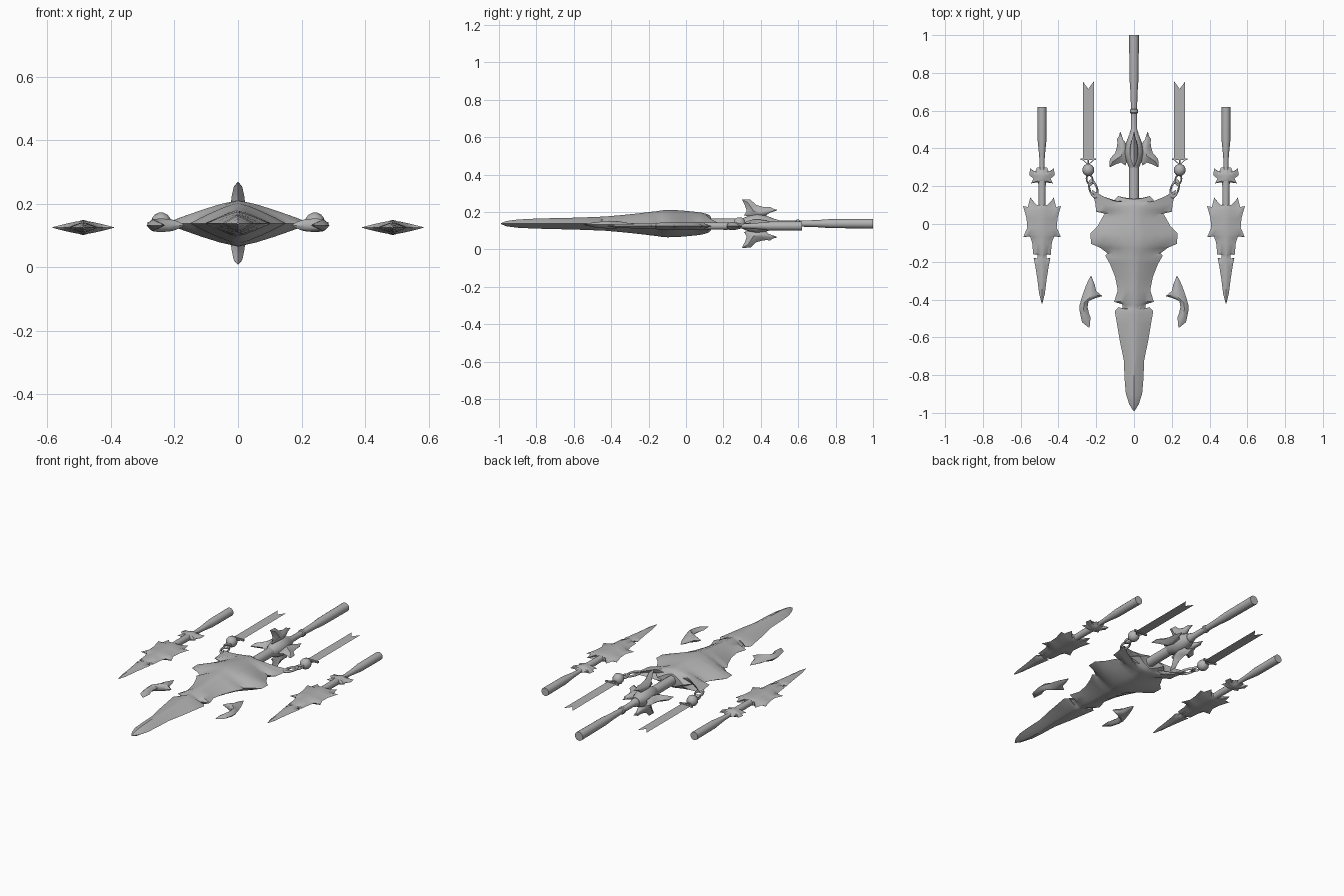
import bpy, bmesh, math
from mathutils import Matrix, Vector

metal = bpy.data.materials.new("grey_metal")
metal.diffuse_color = (0.45, 0.45, 0.45, 1)


def finish(bm, name, angle=35, matrix=None):
    bmesh.ops.remove_doubles(bm, verts=bm.verts, dist=0.0004)
    bmesh.ops.recalc_face_normals(bm, faces=bm.faces)
    me = bpy.data.meshes.new(name)
    bm.to_mesh(me)
    bm.free()
    me.materials.append(metal)
    ob = bpy.data.objects.new(name, me)
    bpy.context.collection.objects.link(ob)
    if matrix:
        me.transform(matrix)
    bpy.ops.object.select_all(action='DESELECT')
    ob.select_set(True)
    bpy.context.view_layer.objects.active = ob
    bpy.ops.object.shade_smooth_by_angle(angle=math.radians(angle))
    return ob


def strip(name, rows, matrix, power=1.25, n=8):
    """Lens-section plate. Row: left edge, middle, right edge, half thickness."""
    bm = bmesh.new()
    for side in (1, -1):
        grid = []
        for left, mid, right, h in rows:
            line = []
            for i in range(n + 1):
                t = 2 * i / n - 1
                m, e = Vector(mid), Vector(left if t < 0 else right)
                a = abs(t)
                line.append(bm.verts.new((m.x + (e.x - m.x) * a,
                                          m.y + (e.y - m.y) * a * a,
                                          side * h * (1 - a ** power))))
            grid.append(line)
        for a, b in zip(grid, grid[1:]):
            for i in range(n):
                bm.faces.new((a[i], a[i + 1], b[i + 1], b[i]))
    return finish(bm, name, 40, matrix)


def blade(name, half, x, z):
    """Symmetric blade from (half width, edge y, middle y, half thickness)."""
    rows = [((-w, ye), (0, yc), (w, ye), h) for w, ye, yc, h in half]
    return strip(name, rows, Matrix.Translation((x, 0, z)))


def fin(name, pairs, matrix):
    """Irregular fin from (left x, left y, right x, right y, half thickness)."""
    rows = [((a, b), ((a + c) / 2, (b + d) / 2), (c, d), h) for a, b, c, d, h in pairs]
    return strip(name, rows, matrix, 1.6, 6)


def lathe(name, x, z, profile, n=16):
    """Round part turned about the y axis from (y, radius)."""
    bm = bmesh.new()
    rings = [[bm.verts.new((x + r * math.cos(2 * math.pi * i / n), y,
                            z + r * math.sin(2 * math.pi * i / n))) for i in range(n)]
             for y, r in profile]
    for a, b in zip(rings, rings[1:]):
        for i in range(n):
            bm.faces.new((a[i], a[(i + 1) % n], b[(i + 1) % n], b[i]))
    bm.faces.new(rings[0])
    bm.faces.new(rings[-1])
    return finish(bm, name)


def ring(name, loc, rx, ry, minor, tilt):
    bpy.ops.mesh.primitive_torus_add(major_segments=20, minor_segments=8,
                                     major_radius=1, minor_radius=0.25)
    ob = bpy.context.object
    bm = bmesh.new()
    bm.from_mesh(ob.data)
    bpy.data.objects.remove(ob)
    mat = (Matrix.Translation(loc) @ Matrix.Rotation(tilt, 4, 'Z')
           @ Matrix.Diagonal((rx, ry, minor * 4, 1)))
    return finish(bm, name, 60, mat)


Z = 0.138
# Central blade
blade("main_blade", [
    (0.003, -0.99, -0.99, 0.002), (0.025, -0.955, -0.96, 0.014), (0.043, -0.9, -0.9, 0.022),
    (0.05, -0.82, -0.82, 0.026), (0.054, -0.72, -0.72, 0.029), (0.075, -0.62, -0.62, 0.031),
    (0.09, -0.53, -0.53, 0.034), (0.102, -0.46, -0.48, 0.036), (0.082, -0.44, -0.455, 0.037),
    (0.062, -0.455, -0.445, 0.037), (0.062, -0.425, -0.43, 0.038), (0.105, -0.412, -0.41, 0.04),
    (0.086, -0.35, -0.35, 0.045), (0.1, -0.28, -0.28, 0.052), (0.128, -0.21, -0.21, 0.06),
    (0.152, -0.168, -0.18, 0.064), (0.14, -0.155, -0.16, 0.066), (0.18, -0.125, -0.13, 0.071),
    (0.228, -0.105, -0.1, 0.073), (0.23, -0.05, -0.05, 0.072), (0.195, -0.015, -0.01, 0.069),
    (0.17, 0.03, 0.03, 0.065), (0.155, 0.055, 0.06, 0.062), (0.2, 0.065, 0.08, 0.059),
    (0.205, 0.11, 0.095, 0.056), (0.222, 0.18, 0.105, 0.053), (0.165, 0.13, 0.115, 0.05),
    (0.12, 0.108, 0.125, 0.045), (0.085, 0.148, 0.132, 0.038), (0.03, 0.135, 0.137, 0)], 0, Z)

# Long central handle
lathe("main_handle", 0, Z, [(0.08, 0.027), (0.3, 0.027), (0.48, 0.024), (0.5, 0.017),
                            (0.585, 0.016), (0.59, 0.021), (0.605, 0.021), (0.61, 0.016),
                            (0.7, 0.019), (0.77, 0.024), (1.0, 0.026)])

# Crown around the handle: knob and four clawed fins
lathe("crown_knob", 0, Z, [(0.3, 0.027), (0.33, 0.04), (0.38, 0.052), (0.43, 0.042), (0.47, 0.027)])
CROWN = [(0.127, 0.3, 0.13, 0.302, 0.002), (0.098, 0.315, 0.128, 0.345, 0.014),
         (0.068, 0.325, 0.1, 0.375, 0.02), (0.045, 0.31, 0.09, 0.41, 0.022),
         (0.03, 0.36, 0.088, 0.43, 0.022), (0.035, 0.42, 0.09, 0.45, 0.015),
         (0.055, 0.44, 0.08, 0.465, 0.009), (0.07, 0.485, 0.074, 0.487, 0.002)]
for i, side in enumerate(("right", "top", "left", "bottom")):
    fin("crown_fin_" + side, CROWN,
        Matrix.Translation((0, 0, Z)) @ Matrix.Rotation(-i * math.pi / 2, 4, 'Y'))

SIDE = [(0.002, -0.42, -0.42, 0.001), (0.015, -0.37, -0.37, 0.009), (0.025, -0.29, -0.29, 0.012),
        (0.036, -0.22, -0.22, 0.014), (0.044, -0.18, -0.19, 0.015), (0.024, -0.182, -0.175, 0.015),
        (0.024, -0.16, -0.165, 0.016), (0.046, -0.163, -0.155, 0.017), (0.052, -0.1, -0.1, 0.02),
        (0.064, -0.065, -0.07, 0.021), (0.1, -0.07, -0.05, 0.022), (0.078, -0.02, -0.02, 0.022),
        (0.082, 0.03, 0.03, 0.022), (0.1, 0.095, 0.06, 0.022), (0.075, 0.09, 0.075, 0.021),
        (0.062, 0.14, 0.09, 0.02), (0.04, 0.1, 0.1, 0.018), (0.02, 0.1, 0.105, 0)]
COLLAR = [(0.004, 0.215, 0.215, 0.004), (0.03, 0.22, 0.22, 0.016), (0.058, 0.215, 0.23, 0.02),
          (0.046, 0.24, 0.24, 0.021), (0.068, 0.26, 0.255, 0.022), (0.062, 0.295, 0.265, 0.02),
          (0.036, 0.275, 0.275, 0.018), (0.026, 0.3, 0.285, 0.014), (0.004, 0.3, 0.3, 0.004)]
WING = [(0.226, -0.275, 0.229, -0.275, 0.001), (0.208, -0.32, 0.245, -0.305, 0.01),
        (0.2, -0.355, 0.258, -0.335, 0.016), (0.167, -0.382, 0.27, -0.37, 0.02),
        (0.205, -0.392, 0.28, -0.4, 0.021), (0.24, -0.405, 0.288, -0.43, 0.02),
        (0.246, -0.44, 0.288, -0.46, 0.017), (0.238, -0.475, 0.28, -0.5, 0.014),
        (0.23, -0.495, 0.275, -0.52, 0.01), (0.235, -0.548, 0.24, -0.548, 0.001)]

for s, side in ((-1, "left"), (1, "right")):
    # Small flanking blades with collar and handle
    x = s * 0.487
    blade("side_blade_" + side, SIDE, x, 0.125)
    blade("side_collar_" + side, COLLAR, x, 0.125)
    lathe("side_handle_" + side, x, 0.125, [(0.06, 0.018), (0.22, 0.02), (0.3, 0.012),
                                           (0.36, 0.015), (0.44, 0.023), (0.62, 0.024)], 12)
    # Floating wing beside the blade
    fin("wing_" + side, WING, Matrix.Translation((0, 0, 0.132)) @ Matrix.Diagonal((s, 1, 1, 1)))
    # Chain links and bead
    ring("lower_link_" + side, (s * 0.215, 0.185, Z), 0.02, 0.042, 0.007, -s * 0.3)
    ring("upper_link_" + side, (s * 0.235, 0.235, Z), 0.016, 0.026, 0.007, -s * 0.2)
    xr = s * 0.242
    lathe("bead_" + side, xr, Z + 0.003, [(0.286 - 0.032 * math.cos(math.pi * k / 8),
          0.0005 + 0.031 * math.sin(math.pi * k / 8)) for k in range(9)], 14)
    # Hanger bar and its struts
    lathe("hanger_stem_" + side, xr, Z, [(0.31, 0.004), (0.345, 0.004)], 8)
    bm = bmesh.new()
    bmesh.ops.create_cube(bm, size=1)
    finish(bm, "hanger_bar_" + side, 30,
           Matrix.Translation((xr, 0.343, Z)) @ Matrix.Diagonal((0.084, 0.01, 0.01, 1)))
    for k in (-1, 1):
        bm = bmesh.new()
        bmesh.ops.create_cube(bm, size=1)
        finish(bm, "hanger_strut_" + side, 30, Matrix.Translation((xr + k * 0.016, 0.328, Z))
               @ Matrix.Rotation(-k * 0.8, 4, 'Z') @ Matrix.Diagonal((0.005, 0.04, 0.005, 1)))
    # Swallow-tailed ribbon
    bm = bmesh.new()
    pts = [(-0.029, 0.345), (0, 0.345), (0.029, 0.345), (0.029, 0.755), (0, 0.715), (-0.029, 0.755)]
    v = [bm.verts.new((xr + a, b, Z)) for a, b in pts]
    bm.faces.new((v[0], v[1], v[4], v[5]))
    bm.faces.new((v[1], v[2], v[3], v[4]))
    finish(bm, "ribbon_" + side)
